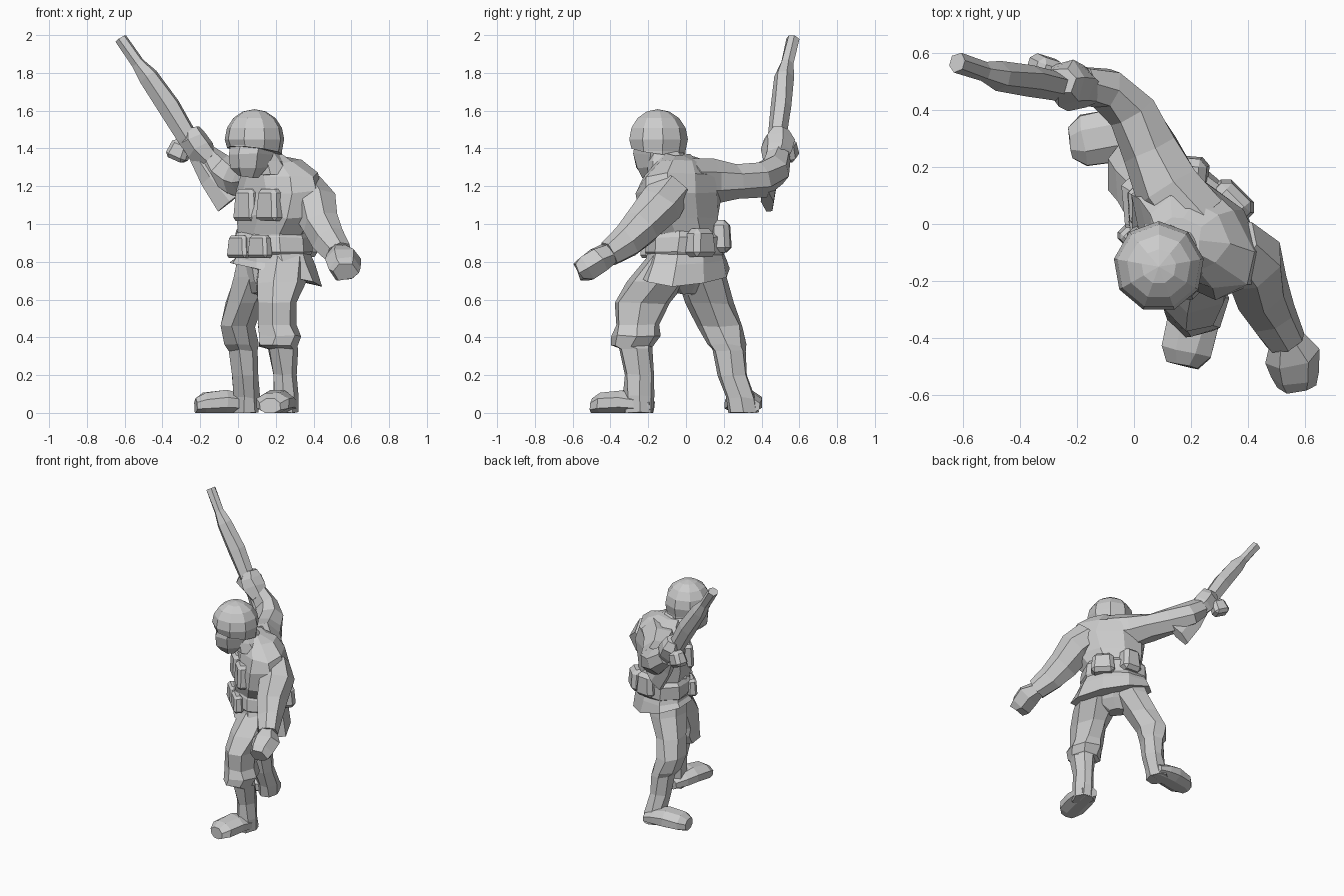
import bpy, bmesh, math, random
from mathutils import Vector, Matrix

random.seed(4)
Z = Vector((0, 0, 1))
BACK = Vector((0.7, 0.7, 0)).normalized()     # body faces away from this
SIDE = Vector((0.7, -0.7, 0)).normalized()    # towards the lowered arm


def finish(name, bm):
    bmesh.ops.recalc_face_normals(bm, faces=bm.faces)
    me = bpy.data.meshes.new(name)
    bm.to_mesh(me)
    bm.free()
    ob = bpy.data.objects.new(name, me)
    bpy.context.collection.objects.link(ob)
    return ob


def loft(name, rings, ref, n=7, axis=None, jitter=0.007, turn=0.0):
    """Rings are (x, y, z, half width, half depth along ref[, back slope, side slope]).
    With axis set every ring is square to it, otherwise rings follow the path."""
    bm = bmesh.new()
    pts = [Vector(r[:3]) for r in rings]
    loops = []
    for i, r in enumerate(rings):
        t = axis or (pts[min(i + 1, len(pts) - 1)] - pts[max(i - 1, 0)]).normalized()
        s = ref.cross(t).normalized()
        d = t.cross(s)
        back, side = r[5:] if len(r) > 5 else (0, 0)
        loop = []
        for k in range(n):
            a = 2 * math.pi * (k + turn) / n
            p = pts[i] + s * r[3] * math.cos(a) + d * r[4] * math.sin(a)
            p += t * (back * math.sin(a) + side * math.cos(a))
            p += Vector([random.uniform(-jitter, jitter) for _ in range(3)])
            p.z = max(p.z, 0)
            loop.append(bm.verts.new(p))
        loops.append(loop)
    for a, b in zip(loops, loops[1:]):
        for k in range(n):
            j = (k + 1) % n
            bm.faces.new((a[k], a[j], b[j], b[k]))
    bm.faces.new(loops[0][::-1])
    bm.faces.new(loops[-1])
    return finish(name, bm)


def pouch(name, loc, size, rot, lean=0.0):
    """Chamfered box, a little wider at the bottom."""
    bm = bmesh.new()
    bmesh.ops.create_cube(bm, size=1)
    for v in bm.verts:
        if v.co.z > 0:
            v.co.x *= 0.82
            v.co.y *= 0.82
    m = (Matrix.Translation(loc) @ Matrix.Rotation(rot, 4, 'Z')
         @ Matrix.Rotation(lean, 4, 'Y') @ Matrix.Diagonal((*size, 1)))
    bmesh.ops.transform(bm, matrix=m, verts=bm.verts)
    bmesh.ops.bevel(bm, geom=list(bm.edges), offset=min(size) * 0.22,
                    segments=1, affect='EDGES')
    return finish(name, bm)


# jacket upper body
loft("jacket", [
    (0.18, 0.00, 0.84, 0.215, 0.165), (0.18, -0.01, 0.95, 0.21, 0.165),
    (0.20, -0.04, 1.04, 0.25, 0.18), (0.225, -0.03, 1.17, 0.275, 0.17),
    (0.22, -0.03, 1.26, 0.245, 0.155), (0.19, -0.04, 1.33, 0.15, 0.12),
    (0.16, -0.06, 1.37, 0.08, 0.08)], BACK, n=9, axis=Z, jitter=0.012)

# flared jacket hem, lower at the back and on the lowered-arm side
loft("jacket_hem", [
    (0.20, -0.01, 0.735, 0.285, 0.20, -0.04, -0.045),
    (0.19, 0.0, 0.80, 0.25, 0.185, -0.01, -0.02),
    (0.18, 0.0, 0.88, 0.215, 0.165)], BACK, n=9, axis=Z)

# trouser seat between the legs
loft("trouser_seat", [
    (0.14, -0.01, 0.63, 0.07, 0.06), (0.16, -0.02, 0.69, 0.15, 0.10),
    (0.18, 0.0, 0.82, 0.2, 0.15)], BACK, n=8, axis=Z)

# belt
loft("belt", [
    (0.18, 0, 0.83, 0.22, 0.175), (0.18, 0, 0.85, 0.235, 0.19),
    (0.18, 0, 0.93, 0.23, 0.185), (0.18, 0, 0.96, 0.21, 0.165)],
    BACK, n=9, axis=Z, jitter=0.006)

# collar and neck
loft("collar", [
    (0.16, -0.07, 1.26, 0.15, 0.13), (0.14, -0.09, 1.34, 0.115, 0.10),
    (0.12, -0.11, 1.39, 0.085, 0.085)], BACK, n=8, axis=Z)

# pouches and flask around the belt
q = -math.pi / 4
pouch("back_flask", (0.19, 0.18, 0.935), (0.15, 0.12, 0.17), q + 0.7)
pouch("back_pouch", (0.34, 0.075, 0.90), (0.17, 0.12, 0.15), q)
pouch("side_pouch", (0.04, 0.02, 0.91), (0.11, 0.11, 0.16), q + 0.5)
for i, k in enumerate((-0.075, 0.08)):
    c = Vector((0.18, 0, 0.88)) - BACK * 0.17 + SIDE * k
    pouch(f"front_pouch_{i + 1}", c, (0.15, 0.07, 0.12), q)
for i, k in enumerate((-0.085, 0.085)):
    c = Vector((0.20, -0.04, 1.10)) - BACK * 0.13 + SIDE * k
    pouch(f"chest_pocket_{i + 1}", c, (0.16, 0.09, 0.17), q)

# face and jaw
loft("face", [
    (0.055, -0.18, 1.25, 0.06, 0.06), (0.065, -0.17, 1.30, 0.095, 0.11),
    (0.075, -0.16, 1.37, 0.115, 0.13), (0.085, -0.15, 1.43, 0.12, 0.13)],
    BACK, n=7, axis=Z, turn=0.5)

# helmet: faceted dome with its rim cut on a slope
bm = bmesh.new()
bmesh.ops.create_uvsphere(bm, u_segments=9, v_segments=8, radius=0.16)
for v in bm.verts:
    rim = -0.06 - 0.22 * v.co.dot(BACK)
    if v.co.z < rim:
        v.co.z = rim
        flat = Vector((v.co.x, v.co.y, 0))
        if flat.length > 0.1:
            flat = flat.normalized() * 0.148
        v.co.x, v.co.y = flat.x, flat.y
bmesh.ops.translate(bm, vec=(0.087, -0.15, 1.448), verts=bm.verts)
finish("helmet", bm)

# raised arm
loft("raised_arm", [
    (0.22, 0.01, 1.22, 0.13, 0.125), (0.12, 0.13, 1.225, 0.12, 0.12),
    (0.06, 0.26, 1.225, 0.10, 0.10), (-0.005, 0.40, 1.235, 0.09, 0.095),
    (-0.10, 0.475, 1.285, 0.08, 0.09), (-0.18, 0.485, 1.36, 0.07, 0.075)], Z)
loft("raised_hand", [
    (-0.16, 0.475, 1.34, 0.06, 0.06), (-0.205, 0.485, 1.39, 0.085, 0.08),
    (-0.24, 0.495, 1.45, 0.08, 0.08), (-0.255, 0.50, 1.50, 0.05, 0.05)], Z, n=6)

# lowered arm
loft("lowered_arm", [
    (0.34, -0.08, 1.19, 0.11, 0.11), (0.405, -0.14, 1.10, 0.125, 0.12),
    (0.445, -0.23, 0.99, 0.105, 0.11), (0.485, -0.315, 0.91, 0.09, 0.095),
    (0.535, -0.41, 0.84, 0.072, 0.072)], Z)
loft("lowered_hand", [
    (0.53, -0.40, 0.845, 0.065, 0.06), (0.555, -0.46, 0.81, 0.098, 0.08),
    (0.565, -0.53, 0.765, 0.092, 0.075), (0.57, -0.57, 0.745, 0.07, 0.05)], Z, n=6)

# rifle: stock, body, barrel and magazine
loft("rifle", [
    (-0.04, 0.43, 1.12, 0.035, 0.095), (-0.14, 0.45, 1.25, 0.038, 0.075),
    (-0.22, 0.475, 1.38, 0.04, 0.05), (-0.27, 0.485, 1.46, 0.05, 0.06),
    (-0.365, 0.505, 1.62, 0.055, 0.06), (-0.475, 0.52, 1.78, 0.05, 0.055),
    (-0.53, 0.535, 1.85, 0.034, 0.036), (-0.62, 0.565, 1.98, 0.034, 0.036)],
    Z, n=6, jitter=0.004)
pouch("magazine", (-0.31, 0.54, 1.39), (0.12, 0.10, 0.11), -0.3, 0.4)

# trousers and boots: back leg then front leg
Y = Vector((0, 1, 0))
loft("back_leg", [
    (0.13, 0.05, 0.86, 0.13, 0.14), (0.09, 0.08, 0.72, 0.12, 0.14),
    (0.03, 0.13, 0.58, 0.10, 0.13), (-0.01, 0.18, 0.46, 0.097, 0.127),
    (0.01, 0.215, 0.36, 0.093, 0.105), (0.025, 0.23, 0.33, 0.078, 0.09),
    (0.035, 0.25, 0.2, 0.069, 0.08), (0.045, 0.29, 0.08, 0.068, 0.08),
    (0.045, 0.305, 0.0, 0.068, 0.085)], Y, axis=Z)
loft("front_leg", [
    (0.24, -0.05, 0.84, 0.14, 0.14), (0.225, -0.15, 0.69, 0.14, 0.165),
    (0.205, -0.235, 0.58, 0.11, 0.15), (0.205, -0.255, 0.47, 0.105, 0.12),
    (0.22, -0.265, 0.41, 0.12, 0.13), (0.21, -0.285, 0.355, 0.105, 0.115),
    (0.235, -0.265, 0.34, 0.08, 0.09), (0.245, -0.25, 0.2, 0.066, 0.078),
    (0.25, -0.25, 0.09, 0.068, 0.082), (0.25, -0.25, 0.0, 0.068, 0.082)], Y, axis=Z)
for name, heel, toe in (("back_boot", (0.09, 0.335), (-0.225, 0.285)),
                        ("front_boot", (0.25, -0.18), (0.17, -0.495))):
    h, t = Vector((*heel, 0)), Vector((*toe, 0))
    shape = ((0, 0.055, 0.045), (0.25, 0.08, 0.06), (0.5, 0.09, 0.07),
             (0.85, 0.088, 0.062), (1, 0.055, 0.045))
    loft(name, [(*h.lerp(t, f)[:2], b * 0.8, a * 1.1, b) for f, a, b in shape],
         Z, n=8, axis=(t - h).normalized(), jitter=0.003, turn=0.5)
